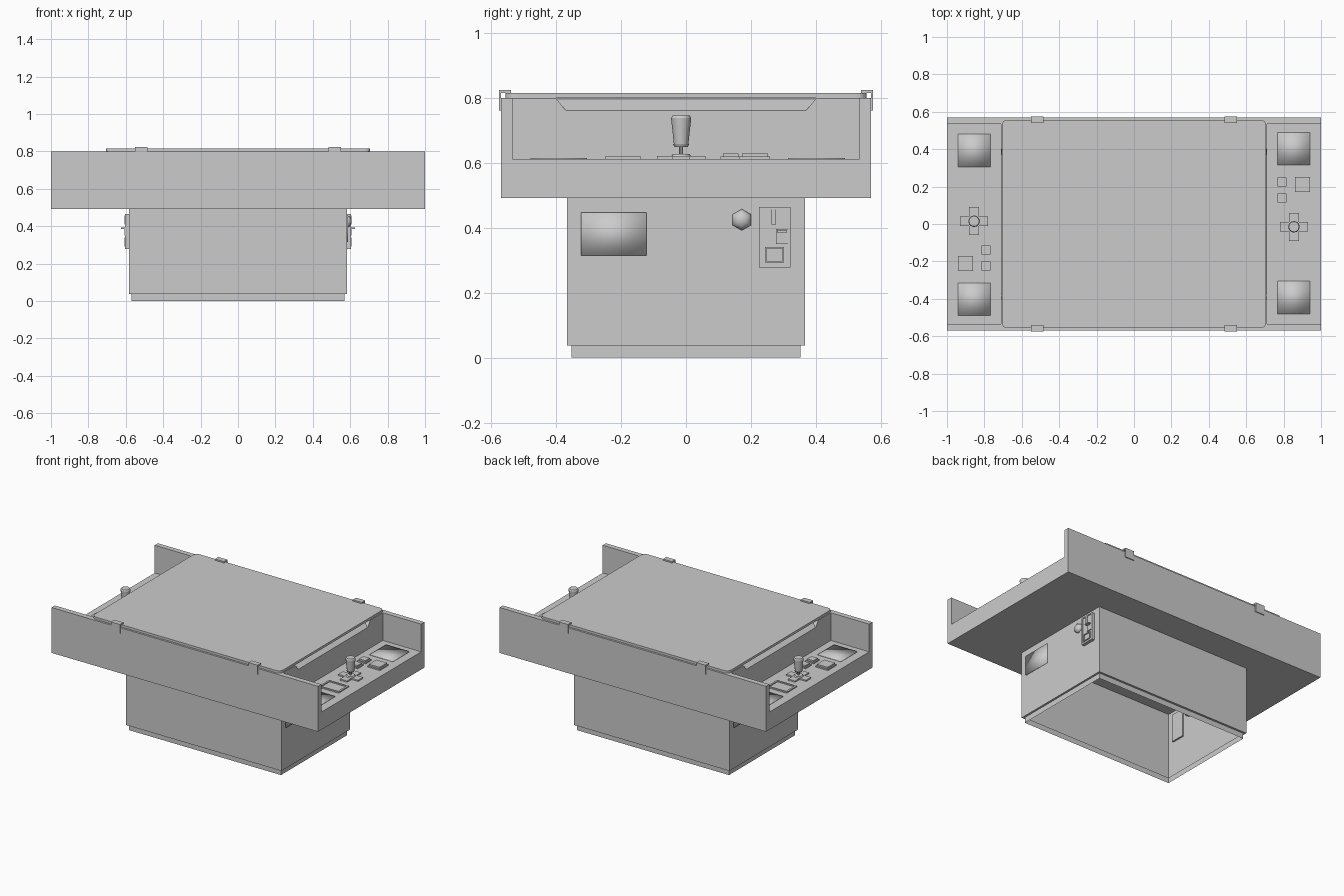
import bpy, bmesh
from math import pi
from mathutils import Matrix, Vector

if "Cube" in bpy.data.objects:
    bpy.data.objects.remove(bpy.data.objects["Cube"])


def link(name, bm, smooth=False, turn=0.0):
    bmesh.ops.recalc_face_normals(bm, faces=bm.faces)
    me = bpy.data.meshes.new(name)
    bm.to_mesh(me)
    ob = bpy.data.objects.new(name, me)
    bpy.context.collection.objects.link(ob)
    ob.rotation_euler.z = turn
    for p in me.polygons:
        p.use_smooth = smooth
    return ob


def pair(name, bm, smooth=False):
    # each player end is the other one turned half way round
    link(name + "_right", bm, smooth)
    link(name + "_left", bm, smooth, pi)
    bm.free()


def box(lo, hi, bm=None):
    bm = bm or bmesh.new()
    lo, hi = Vector(lo), Vector(hi)
    m = Matrix.Translation((lo + hi) / 2) @ Matrix.Diagonal((*(hi - lo), 1))
    bmesh.ops.create_cube(bm, size=1, matrix=m)
    return bm


def prism(pts, z0, z1, bm=None):
    bm = bm or bmesh.new()
    f = bm.faces.new([bm.verts.new((x, y, z0)) for x, y in pts])
    r = bmesh.ops.extrude_face_region(bm, geom=[f])
    for v in r["geom"]:
        if isinstance(v, bmesh.types.BMVert):
            v.co.z = z1
    if f.is_valid is False:
        return bm
    return bm


def cone(bm, r0, r1, z0, z1, x, y, n):
    m = Matrix.Translation((x, y, (z0 + z1) / 2))
    bmesh.ops.create_cone(bm, cap_ends=True, segments=n, radius1=r0, radius2=r1,
                          depth=z1 - z0, matrix=m)


def facing(bm, axis, inset, depth):
    # inset and push the outermost face along an axis
    f = max(bm.faces, key=lambda f: f.calc_center_median()[axis])
    bmesh.ops.inset_individual(bm, faces=[f], thickness=inset, use_even_offset=True)
    r = bmesh.ops.extrude_face_region(bm, geom=[f])
    for v in [g for g in r["geom"] if isinstance(g, bmesh.types.BMVert)]:
        v.co[axis] += depth
    if f.is_valid:
        bm.faces.remove(f)
    return bm


# table body with an open control recess at each end and a sloped notch above it
body = link("table_body", box((-1, -.57, .492), (1, .57, .8)))
cuts = []
for t in (0, pi):
    cuts.append(link("recess_cutter", box((.712, -.535, .612), (1.1, .535, .9)), turn=t))
    wedge = bmesh.new()
    for x, y, z in [(.712, .37, .762), (.66, .4, .8), (.75, .37, .762), (.75, .4, .8),
                    (.66, .4, .797), (.712, .4, .8)]:
        for s in (-1, 1):
            wedge.verts.new((x, y * s, z))
    r = bmesh.ops.convex_hull(wedge, input=wedge.verts)
    bmesh.ops.delete(wedge, geom=list({v for v in r["geom_interior"]
                                       if isinstance(v, bmesh.types.BMVert)}), context="VERTS")
    cuts.append(link("notch_cutter", wedge, turn=t))
bpy.context.view_layer.update()
bpy.context.view_layer.objects.active = body
for c in cuts:
    mod = body.modifiers.new("cut", "BOOLEAN")
    mod.operation, mod.solver, mod.object = "DIFFERENCE", "EXACT", c
    bpy.ops.object.modifier_apply(modifier=mod.name)
    bpy.data.objects.remove(c)

# glass top with rounded corners
glass = box((-.707, -.557, .8), (.707, .557, .816))
up = [e for e in glass.edges if abs((e.verts[0].co - e.verts[1].co).z) > .01]
bmesh.ops.bevel(glass, geom=up, offset=.03, segments=5, profile=.5, affect="EDGES")
link("glass_top", glass)

# glass clips bent over the long edges
for sx in (-1, 1):
    for t in (0, pi):
        clip = bmesh.new()
        x0, x1 = sx * .517 - .034, sx * .517 + .034
        prof = [(.54, .816), (.57, .816), (.57, .762), (.576, .762), (.576, .825), (.54, .825)]
        f = clip.faces.new([clip.verts.new((x0, y, z)) for y, z in prof])
        r = bmesh.ops.extrude_face_region(clip, geom=[f], use_keep_orig=True)
        for v in r["geom"]:
            if isinstance(v, bmesh.types.BMVert):
                v.co.x = x1
        link("glass_clip", clip, turn=t)

# hollow pedestal with a stepped-in plinth, open underneath
ped = bmesh.new()
rings = []
for x, y, z in [(.583, .367, .492), (.583, .367, .037), (.57, .353, .037), (.57, .353, 0)]:
    rings.append([ped.verts.new((a * x, b * y, z)) for a, b in ((-1, -1), (1, -1), (1, 1), (-1, 1))])
for a, b in zip(rings, rings[1:]):
    for i in range(4):
        j = (i + 1) % 4
        ped.faces.new((a[i], a[j], b[j], b[i]))
link("pedestal", ped)

# softly shaded speaker panel on each pedestal end
pair("speaker_panel", box((.58, -.323, .315), (.588, -.122, .447)), True)

# coin door: rim, slot, reject tab and return cup
pair("coin_door", facing(box((.572, .225, .278), (.604, .322, .465)), 0, .008, -.004))
pair("coin_slot", box((.595, .264, .41), (.607, .277, .458)))
pair("coin_button", box((.595, .277, .35), (.606, .315, .396)))
pair("coin_reject_tab", box((.6, .28, .386), (.626, .312, .393)))
pair("coin_return", facing(box((.595, .243, .293), (.606, .302, .341)), 0, .005, -.006))

# six-sided domed knob beside the door
knob = bmesh.new()
bmesh.ops.create_uvsphere(knob, u_segments=6, v_segments=6, radius=.033)
bmesh.ops.transform(knob, verts=knob.verts, matrix=Matrix.Translation((.583, .172, .425))
                    @ Matrix.Rotation(pi / 2, 4, "Y") @ Matrix.Rotation(pi / 2, 4, "Z")
                    @ Matrix.Diagonal((1, 1, .75, 1)))
pair("side_knob", knob, True)

# control panel: soft pads, label frame and buttons
Z = .61
pair("panel_pad_upper", box((.768, .315, Z), (.942, .49, Z + .006)), True)
pair("panel_pad_lower", box((.768, -.48, Z), (.942, -.305, Z + .006)), True)
pair("label_frame", facing(box((.78, -.25, Z), (.93, -.138, Z + .01)), 2, .012, -.006))
for name, x, y, h in [("small_button_a", .791, .225, .031), ("small_button_b", .791, .138, .031),
                      ("large_button", .902, .212, .047)]:
    base = box((x - h, y - h, Z), (x + h, y + h, Z + .01))
    pair(name, facing(base, 2, .007, .01))

# cross-shaped joystick plate
cx, cy, w, l = .855, -.015, .026, .075
plate = box((cx - l, cy - w, Z), (cx + l, cy + w, Z + .011))
box((cx - w, cy + w, Z), (cx + w, cy + l, Z + .011), plate)
box((cx - w, cy - l, Z), (cx + w, cy - w, Z + .011), plate)
bmesh.ops.remove_doubles(plate, verts=plate.verts, dist=1e-5)
pair("joystick_plate", plate)

# joystick collar, shaft and tapered grip
stick = bmesh.new()
cone(stick, .031, .026, Z + .01, Z + .017, cx, cy, 16)
cone(stick, .006, .006, Z + .01, .66, cx, cy, 8)
cone(stick, .021, .025, .65, .658, cx, cy, 12)
cone(stick, .022, .031, .655, .738, cx, cy, 12)
cone(stick, .031, .027, .738, .746, cx, cy, 12)
pair("joystick", stick)
for ob in bpy.data.objects:
    if ob.name.startswith("joystick_right") or ob.name.startswith("joystick_left"):
        bpy.ops.object.select_all(action="DESELECT")
        ob.select_set(True)
        bpy.context.view_layer.objects.active = ob
        bpy.ops.object.shade_smooth_by_angle(angle=.7)
